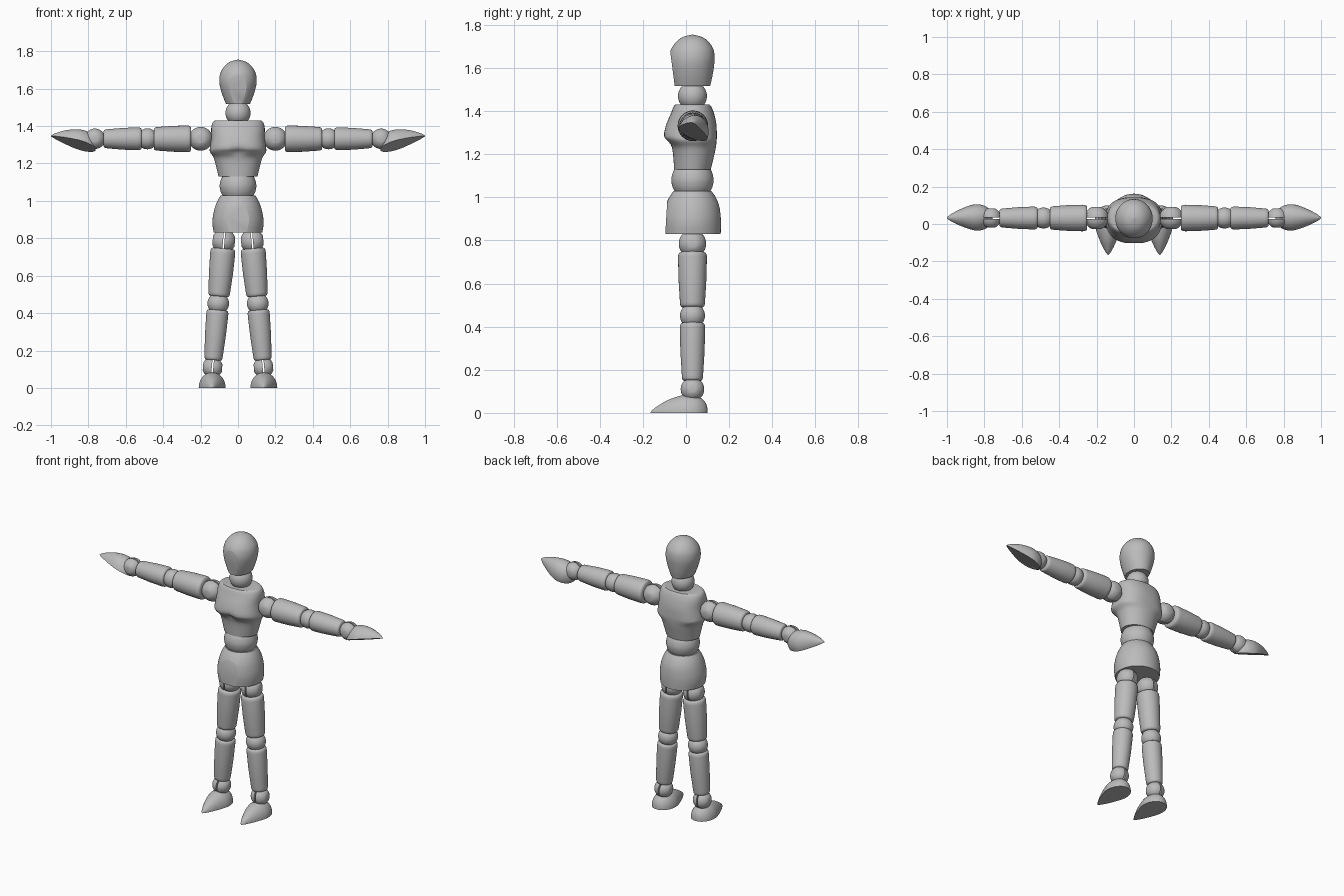
import bpy, bmesh, math
from mathutils import Matrix, Vector

if "Cube" in bpy.data.objects:
    bpy.data.objects.remove(bpy.data.objects["Cube"])

CY = 0.03  # depth of the body axis
grey = bpy.data.materials.new("light_grey")
grey.diffuse_color = (0.5, 0.5, 0.5, 1)
grey.use_nodes = True
grey.node_tree.nodes["Principled BSDF"].inputs["Base Color"].default_value = grey.diffuse_color


def finish(bm, name, mat=Matrix(), angle=25):
    bmesh.ops.transform(bm, matrix=mat, verts=bm.verts)
    bmesh.ops.recalc_face_normals(bm, faces=bm.faces)
    me = bpy.data.meshes.new(name)
    bm.to_mesh(me)
    bm.free()
    me.materials.append(grey)
    ob = bpy.data.objects.new(name, me)
    bpy.context.collection.objects.link(ob)
    bpy.ops.object.select_all(action='DESELECT')
    bpy.context.view_layer.objects.active = ob
    ob.select_set(True)
    bpy.ops.object.shade_smooth_by_angle(angle=math.radians(angle))
    return ob


def spline(pts, n):
    """Catmull-Rom through rows of numbers, n steps per span."""
    out = []
    for i in range(len(pts) - 1):
        rows = [pts[max(i - 1, 0)], pts[i], pts[i + 1], pts[min(i + 2, len(pts) - 1)]]
        for k in range(n):
            t = k / n
            out.append([0.5 * (2 * b + (c - a) * t + (2 * a - 5 * b + 4 * c - d) * t * t
                               + (3 * b - a - 3 * c + d) * t ** 3) for a, b, c, d in zip(*rows)])
    return out + [list(pts[-1])]


def bridge(bm, rings):
    for a, b in zip(rings, rings[1:]):
        for j in range(len(a)):
            k = (j + 1) % len(a)
            bm.faces.new((a[j], a[k], b[k], b[j]))
    bm.faces.new(rings[0])
    bm.faces.new(rings[-1])


def loft(rings, steps=1, seg=48):
    """Rings are (z, half width, front depth, back depth, squareness)."""
    bm = bmesh.new()
    loops = []
    for z, rx, f, b, n in spline(rings, steps):
        loop = []
        for j in range(seg):
            a = 2 * math.pi * j / seg
            c, s = math.cos(a), math.sin(a)
            x = math.copysign(abs(c) ** (2 / n), c) * rx
            y = math.copysign(abs(s) ** (2 / n), s) * (b if s > 0 else f)
            loop.append(bm.verts.new((x, y, z)))
        loops.append(loop)
    bridge(bm, loops)
    return bm


def cut(bm, co, no):
    """Slice away everything on the normal side and cap the hole."""
    r = bmesh.ops.bisect_plane(bm, geom=bm.verts[:] + bm.edges[:] + bm.faces[:],
                               plane_co=co, plane_no=no, clear_outer=True)
    edges = [e for e in r['geom_cut'] if isinstance(e, bmesh.types.BMEdge)]
    bmesh.ops.holes_fill(bm, edges=edges)


def ball(name, mat, r, slot=None):
    """Ball joint; with a slot axis it becomes two halves with a gap."""
    for side in ((1, -1) if slot else (0,)):
        bm = bmesh.new()
        bmesh.ops.create_uvsphere(bm, u_segments=32, v_segments=20, radius=r)
        if slot:
            ax = Vector(slot) * side
            cut(bm, ax * 0.004, -ax)
            cut(bm, ax * r * 0.93, ax)
        finish(bm, name + ("_inner" if side < 0 else ""), mat)


def limb(name, mat, length, r0, r1):
    """Turned peg with rounded rims, along local z."""
    mid = (r0 + r1) / 2 + 0.002
    prof = [(0, r0 * .84), (.004, r0 * .93), (.012, r0 * .985), (.025, r0), (length / 2, mid),
            (length - .02, r1), (length - .009, r1 * .97), (length - .003, r1 * .91), (length, r1 * .82)]
    finish(loft([(z, r, r, r, 2) for z, r in prof], seg=32), name, mat, 40)


def dome(name, mat, length):
    """Half teardrop with a flat underside: foot or hand."""
    prof = [(0, .012, .02), (.03, .033, .045), (.1, .052, .066), (.2, .066, .08), (.35, .072, .084),
            (.5, .065, .078), (.7, .046, .059), (.85, .028, .036), (.95, .013, .017), (1, .002, .003)]
    bm = bmesh.new()
    loops = [[bm.verts.new((t * length, w * math.cos(a), h * math.sin(a)))
              for a in (math.pi * j / 20 for j in range(21))] for t, w, h in spline(prof, 3)]
    bridge(bm, loops)
    finish(bm, name, mat, 40)


body = Matrix.Translation((0, CY, 0))

# Head: egg with a flattened face
head = loft([(1.518, .064, .086, .082, 2), (1.56, .081, .098, .092, 2), (1.61, .096, .107, .1, 2),
             (1.65, .1, .108, .103, 2), (1.69, .092, .098, .096, 2), (1.725, .068, .072, .072, 2),
             (1.745, .04, .042, .042, 2), (1.755, .004, .004, .004, 2)], 4)
cut(head, (0, -.101, 1.66), (0, -1, -.13))
finish(head, "head", body)
ball("neck", Matrix.Translation((0, CY, 1.47)), .067)

# Chest: ribcage with a pectoral ridge and a sternum notch
chest = loft([(1.13, .104, .085, .085, 2), (1.2, .121, .09, .102, 2.1), (1.235, .132, .098, .109, 2.2),
              (1.262, .15, .118, .112, 2.5), (1.285, .15, .134, .113, 2.5), (1.34, .143, .121, .111, 2.4),
              (1.39, .143, .1, .1, 2.3), (1.42, .135, .088, .088, 2.2), (1.43, .122, .08, .08, 2.2)], 3)
for v in chest.verts:
    if v.co.y < 0:
        v.co.y += .016 * math.exp(-(v.co.x / .025) ** 2 - ((v.co.z - 1.265) / .02) ** 2)
finish(chest, "chest", body, 35)

# Waist: squashed ball
finish(loft([(1.028, .083, .083, .083, 2), (1.05, .093, .093, .093, 2), (1.08, .098, .098, .098, 2),
             (1.11, .093, .093, .093, 2), (1.132, .083, .083, .083, 2)], 4), "waist", body, 35)

# Hips: bell with a flat front patch
hips = loft([(.83, .13, .133, .131, 2), (.87, .136, .136, .132, 2), (.91, .135, .135, .131, 2),
             (.96, .125, .126, .124, 2), (1.0, .11, .108, .108, 2), (1.03, .092, .088, .088, 2)], 4)
cut(hips, (0, -.125, .85), (0, -1, .06))
finish(hips, "hips", body)

for side, tag in ((1, "left"), (-1, "right")):
    flip = Matrix.Scale(side, 4, (1, 0, 0))

    # Arm: pegs laid along x, joined by balls
    def arm(x):
        return flip @ Matrix.Translation((x, .032, 1.332)) @ Matrix.Rotation(math.pi / 2, 4, 'Y')
    ball(tag + "_shoulder", arm(.2), .064, (0, 1, 0))
    limb(tag + "_upper_arm", arm(.25), .2, .071, .063)
    ball(tag + "_elbow", arm(.484), .056)
    limb(tag + "_forearm", arm(.515), .203, .061, .051)
    ball(tag + "_wrist", arm(.765), .055, (0, 1, 0))

    # Hand: palm tilted down, outward and forward
    e1 = Vector((.24, 0, .075)).normalized()
    up = Vector((-.25, .35, .9))
    up = (up - e1 * up.dot(e1)).normalized()
    rot = Matrix((e1, up.cross(e1), up)).transposed().to_4x4()
    dome(tag + "_hand", flip @ Matrix.Translation((.762, .032, 1.272)) @ rot, .25)

    # Leg: slightly splayed, local z runs downwards
    hip = Vector((.076, CY, .785))
    splay = Matrix.Rotation(math.pi - math.atan2(.06, .675), 4, 'Y')

    def leg(d):
        return flip @ Matrix.Translation(hip) @ splay @ Matrix.Translation((0, 0, d))
    ball(tag + "_hip_joint", leg(0), .064, (1, 0, 0))
    limb(tag + "_thigh", leg(.04), .256, .067, .058)
    ball(tag + "_knee", leg(.335), .058)
    limb(tag + "_shin", leg(.37), .268, .059, .049)
    ball(tag + "_ankle", leg(.678), .055, (1, 0, 0))
    foot = Matrix(((0, 1, 0, .138), (-1, 0, 0, .1), (0, 0, 1, 0), (0, 0, 0, 1)))
    dome(tag + "_foot", flip @ foot, .265)
